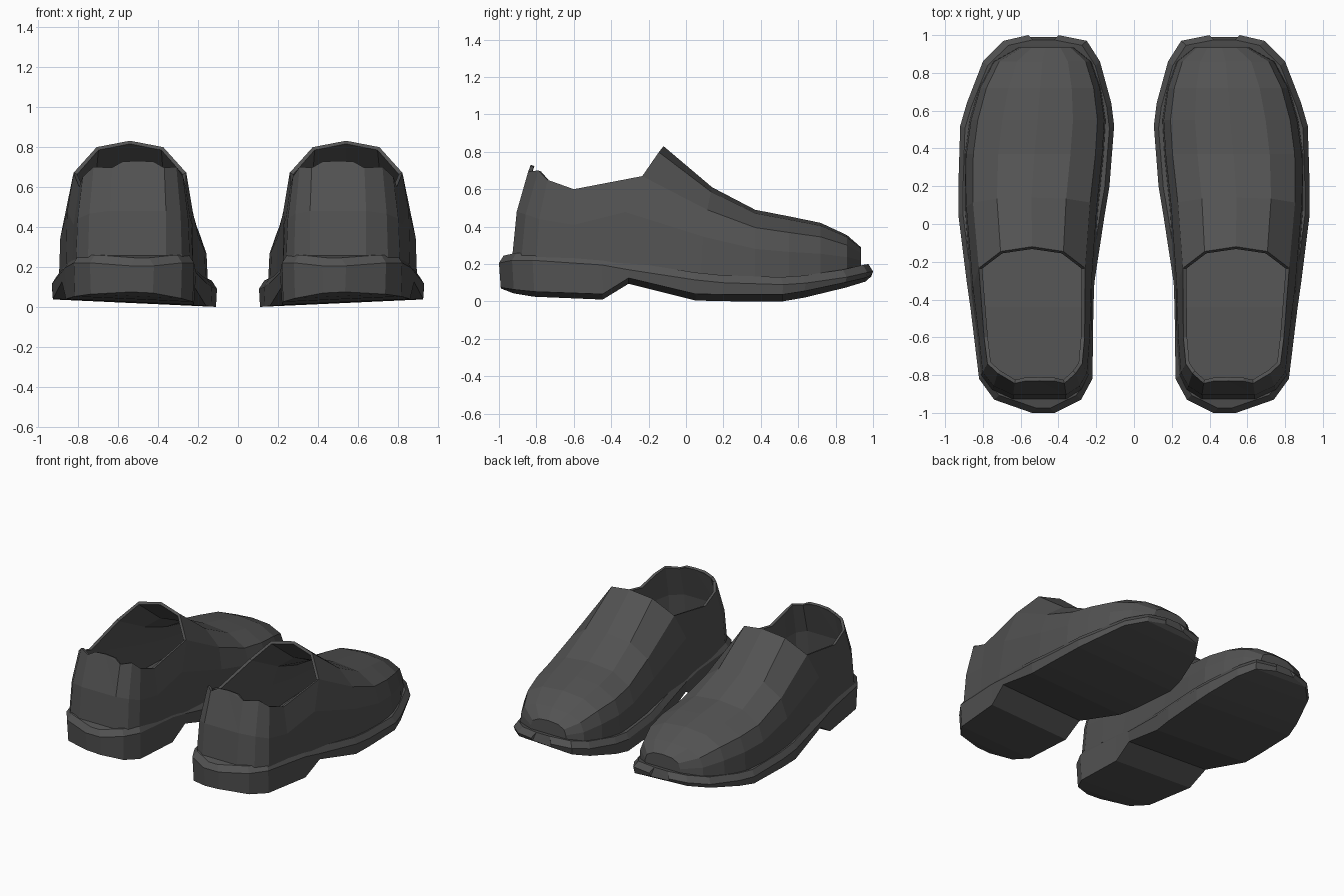
import bpy, bmesh

if "Cube" in bpy.data.objects:
    bpy.data.objects.remove(bpy.data.objects["Cube"])

leather = bpy.data.materials.new("dark_leather")
leather.diffuse_color = (0.085, 0.085, 0.085, 1)
leather.use_nodes = True
leather.node_tree.nodes["Principled BSDF"].inputs["Base Color"].default_value = leather.diffuse_color


def loft(name, sections, closed, skip=lambda i, j: False):
    """Skin a row of equal-length sections and cap both ends."""
    bm = bmesh.new()
    rows = [[bm.verts.new(p) for p in s] for s in sections]
    n = len(rows[0])
    for i in range(len(rows) - 1):
        for j in range(n if closed else n - 1):
            if not skip(i, j):
                k = (j + 1) % n
                bm.faces.new((rows[i][j], rows[i][k], rows[i + 1][k], rows[i + 1][j]))
    bm.faces.new(rows[0][::-1])
    bm.faces.new(rows[-1])
    bmesh.ops.delete(bm, geom=[v for v in bm.verts if not v.link_faces], context='VERTS')
    bmesh.ops.triangulate(bm, faces=[f for f in bm.faces if len(f.verts) > 4])
    me = bpy.data.meshes.new(name)
    bm.to_mesh(me)
    bm.free()
    ob = bpy.data.objects.new(name, me)
    bpy.context.collection.objects.link(ob)
    me.materials.append(leather)
    return ob


def mirror(ob):
    m = ob.modifiers.new("other_shoe", 'MIRROR')
    m.use_mirror_merge = False


# Sole with raised heel: y, inner x, outer x, bottom z, top z
sole_stations = [
    (-1.00, .42, .54, .055, .245), (-.93, .28, .74, .035, .26),
    (-.82, .22, .82, .02, .26), (-.45, .215, .865, .005, .235),
    (-.31, .21, .885, .09, .21), (.05, .155, .93, .003, .155),
    (.20, .13, .93, 0, .14), (.52, .105, .92, 0, .13),
    (.64, .12, .885, .02, .138), (.86, .18, .80, .07, .17),
    (.97, .25, .69, .10, .195), (1.00, .40, .56, .12, .20)]


def sole_section(y, a, b, zb, zt):
    tilt = lambda x: zb + .045 * (x - .105)
    yt = y * .975
    return [(a + .005, y * .99, tilt(a)), (a, y, zt - .04), (a + .025, yt, zt),
            (b - .025, yt, zt), (b, y, zt - .04), (b - .005, y * .99, tilt(b))]


mirror(loft("sole", [sole_section(*s) for s in sole_stations], True))

# Upper: y, inner x, outer x, base z, top z, backward/forward lean at the top, profile
arch = [(0, 0), (.01, .45), (.06, .75), (.24, .95), (.5, 1),
        (.76, .95), (.94, .75), (.99, .45), (1, 0)]
wall = [(0, 0), (.015, .5), (.06, 1), (.3, 1), (.5, 1),
        (.7, 1), (.94, 1), (.985, .5), (1, 0)]
back = [(0, 0), (.0, .5), (.03, .93), (.22, .99), (.5, 1),
        (.78, .99), (.97, .93), (1, .5), (1, 0)]
upper_stations = [
    (-.93, .36, .64, .23, .73, .10, back), (-.88, .28, .75, .23, .70, .09, wall),
    (-.80, .24, .81, .23, .65, .06, wall), (-.60, .225, .83, .22, .60, 0, wall),
    (-.38, .22, .86, .19, .83, .26, arch), (.08, .19, .895, .13, .61, .06, arch),
    (.37, .16, .895, .11, .49, 0, arch), (.55, .15, .87, .11, .455, 0, arch),
    (.72, .175, .82, .12, .42, 0, arch), (.86, .225, .745, .14, .355, 0, arch),
    (.935, .32, .61, .16, .29, 0, arch)]


def upper_section(y, a, b, zb, zt, lean, prof):
    return [(a + u * (b - a), y + lean * v * v, zb + v * (zt - zb)) for u, v in prof]


# Top strips from heel to tongue stay open for the foot
upper = loft("upper", [upper_section(*s) for s in upper_stations], False,
             lambda i, j: i < 4 and 2 <= j <= 5)
shell = upper.modifiers.new("leather_thickness", 'SOLIDIFY')
shell.thickness = .02
shell.offset = -1
mirror(upper)
